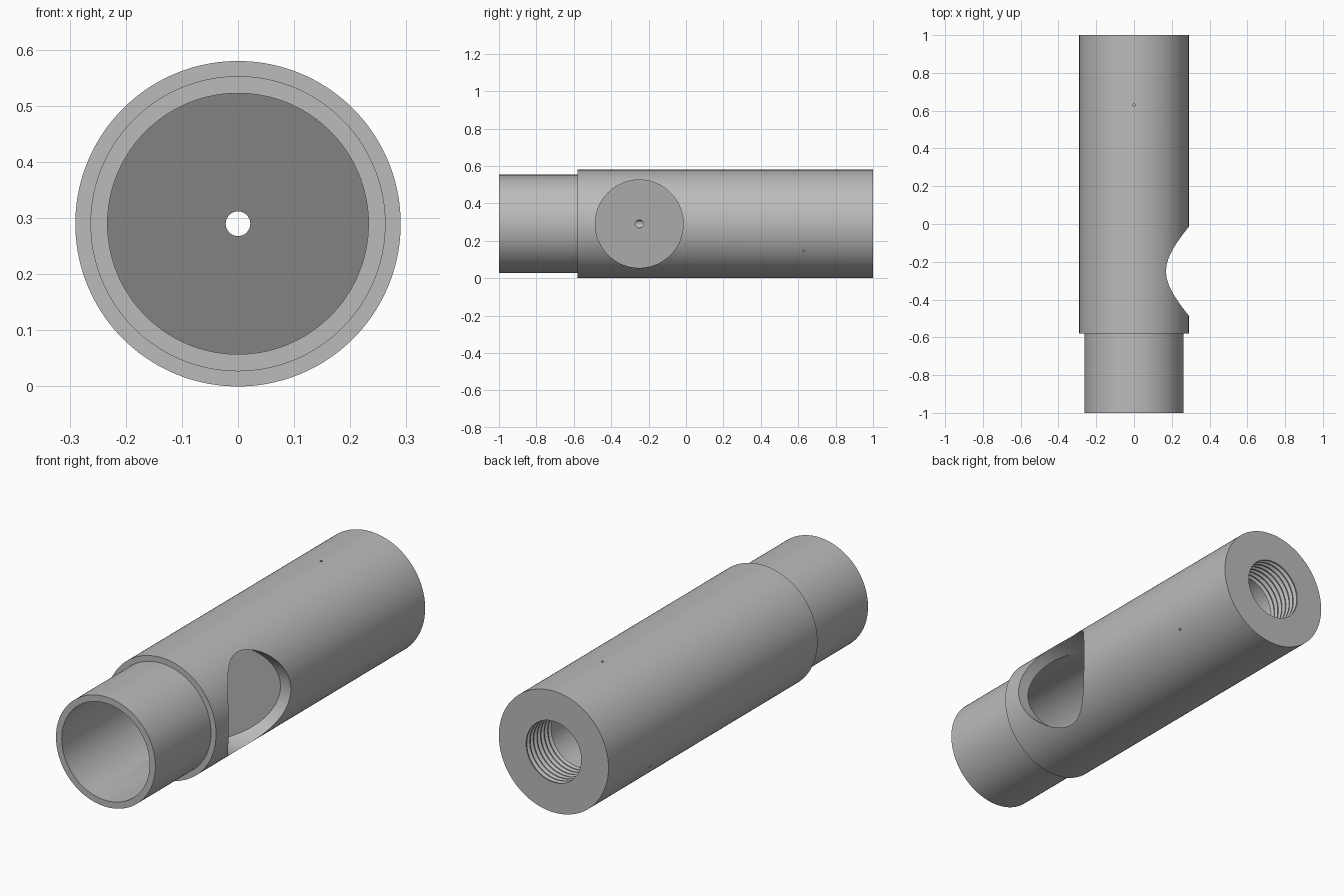
import bpy, bmesh, math
from mathutils import Matrix, Vector

default = bpy.data.objects.get("Cube")
if default:
    bpy.data.objects.remove(default, do_unlink=True)

R = 0.29            # barrel radius, also the height of its axis
SEGS = 144
AXIS = Vector((0, 0, R))
MIRROR_Y = -0.25    # where the slanted face crosses the axis

metal = bpy.data.materials.new("satin grey metal")
metal.use_nodes = True
grey = (0.5, 0.5, 0.5, 1)
metal.diffuse_color = grey
metal.node_tree.nodes["Principled BSDF"].inputs["Base Color"].default_value = grey


def add_object(name, bm):
    bmesh.ops.recalc_face_normals(bm, faces=bm.faces)
    mesh = bpy.data.meshes.new(name)
    bm.to_mesh(mesh)
    bm.free()
    mesh.materials.append(metal)
    obj = bpy.data.objects.new(name, mesh)
    bpy.context.collection.objects.link(obj)
    return obj


def lathe(name, profile):
    """Revolve (radius, y) points around the barrel axis; ends lie on the axis."""
    bm = bmesh.new()
    verts = [bm.verts.new((r, y, R)) for r, y in profile]
    edges = [bm.edges.new(pair) for pair in zip(verts, verts[1:])]
    bmesh.ops.spin(bm, geom=verts + edges, cent=AXIS, axis=(0, 1, 0),
                   angle=2 * math.pi, steps=SEGS)
    bmesh.ops.remove_doubles(bm, verts=bm.verts, dist=1e-5)
    return add_object(name, bm)


def rod(name, radius, start, end, segs, slanted=False):
    """Cylinder between two points, optionally trimmed by the slanted plane."""
    start, end = Vector(start), Vector(end)
    turn = (end - start).to_track_quat('Z', 'Y').to_matrix().to_4x4()
    bm = bmesh.new()
    bmesh.ops.create_cone(bm, cap_ends=True, segments=segs, radius1=radius,
                          radius2=radius, depth=(end - start).length,
                          matrix=Matrix.Translation((start + end) / 2) @ turn)
    if slanted:
        cut = bmesh.ops.bisect_plane(
            bm, geom=bm.verts[:] + bm.edges[:] + bm.faces[:],
            plane_co=(0, MIRROR_Y, R), plane_no=(1, -1, 0), clear_inner=True)
        rim = [e for e in cut["geom_cut"] if isinstance(e, bmesh.types.BMEdge)]
        bmesh.ops.holes_fill(bm, edges=rim, sides=0)
    obj = add_object(name, bm)
    obj.hide_render = True
    return obj


def subtract(target, cutter):
    mod = target.modifiers.new("cut", 'BOOLEAN')
    mod.operation = 'DIFFERENCE'
    mod.solver = 'EXACT'
    mod.object = cutter
    bpy.context.view_layer.objects.active = target
    bpy.ops.object.modifier_apply(modifier=mod.name)
    bpy.data.objects.remove(cutter, do_unlink=True)


# Stepped barrel with a threaded socket in the back end
PITCH, TURNS, SOCKET = 0.027, 7, 0.146
profile = [(0, -1), (0.263, -1), (0.263, -0.58), (R, -0.58), (R, 1)]
for i in range(TURNS):
    y = 1 - i * PITCH
    profile += [(SOCKET, y), (SOCKET, y - PITCH * 0.2),
                (SOCKET + 0.014, y - PITCH * 0.6)]
end = 1 - TURNS * PITCH
profile += [(SOCKET, end), (SOCKET, 0.25), (0, 0.25)]
barrel = lathe("barrel", profile)

# Front bore and side window, both ending on the slanted face
subtract(barrel, rod("front_bore", 0.2325, (0, -1.1, R), (0, 0.2, R), SEGS, True))
subtract(barrel, rod("side_window", 0.235, (-0.4, MIRROR_Y, R), (0.4, MIRROR_Y, R),
                     SEGS, True))

# Pinhole through the slanted face to the socket
subtract(barrel, rod("pinhole", 0.022, (0, -0.5, R), (0, 0.4, R), 32))

# Three tiny set screw holes around the socket
for deg in (90, 210, 330):
    a = math.radians(deg)
    out = Vector((math.cos(a), 0, math.sin(a)))
    base = AXIS + Vector((0, 0.63, 0))
    subtract(barrel, rod("screw_hole", 0.006, base + out * 0.12, base + out * 0.32, 12))

# Smooth curved walls, sharp rims
bpy.ops.object.select_all(action='DESELECT')
barrel.select_set(True)
bpy.context.view_layer.objects.active = barrel
bpy.ops.object.shade_smooth_by_angle(angle=math.radians(25))
